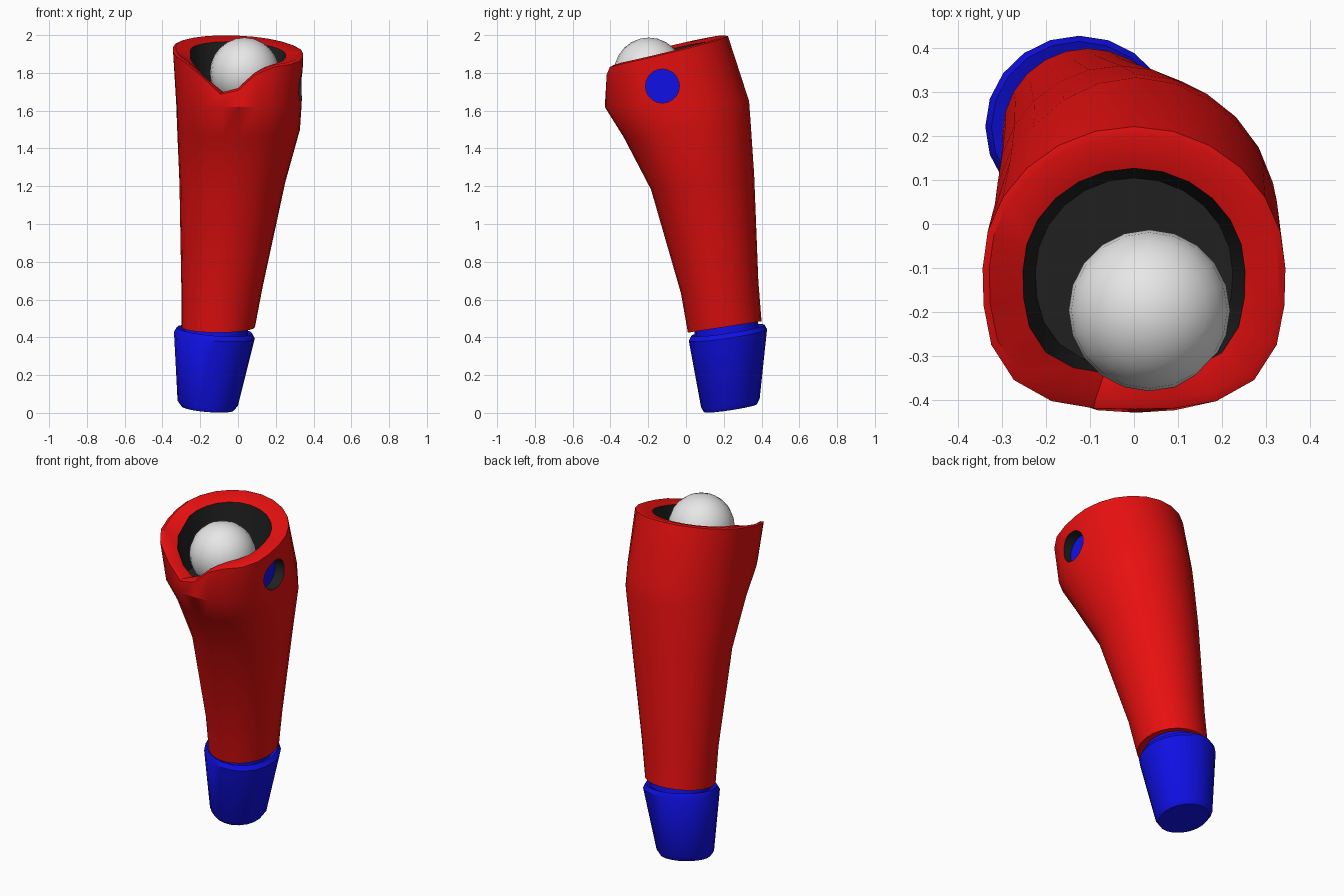
import bpy, bmesh, math
from mathutils import Vector

if "Cube" in bpy.data.objects:
    bpy.data.objects.remove(bpy.data.objects["Cube"])


def material(name, rgb):
    m = bpy.data.materials.new(name)
    m.diffuse_color = (*rgb, 1)
    m.use_nodes = True
    m.node_tree.nodes["Principled BSDF"].inputs["Base Color"].default_value = m.diffuse_color
    return m


RED = material("red", (0.8, 0.005, 0.005))
BLACK = material("black", (0.015, 0.015, 0.015))
BLUE = material("blue", (0.005, 0.005, 0.8))
WHITE = material("white", (0.8, 0.8, 0.8))


def ring(c, rx, ry, sx=0.0, sy=0.0, n=2.0, notch=0.0, seg=24):
    """Tilted oval; n > 2 squares off its front half, notch dips the front edge."""
    pts = []
    for i in range(seg):
        a = 2 * math.pi * i / seg
        co, si = math.cos(a), math.sin(a)
        e = n if si < 0 else 2.0
        k = (abs(co) ** e + abs(si) ** e) ** (-1 / e)
        dx, dy = rx * k * co, ry * k * si
        x, y, z = c[0] + dx, c[1] + dy, c[2] + sx * dx + sy * dy
        if dy < 0:
            z -= notch * math.exp(-((x + 0.065) / 0.14) ** 2)
        pts.append((x, y, z))
    return pts


def loft(name, rings, mats, black_from=None):
    """Bridge rings in order and cap both ends."""
    bm = bmesh.new()
    loops = [[bm.verts.new(p) for p in r] for r in rings]
    n = len(loops[0])
    for k, (a, b) in enumerate(zip(loops, loops[1:])):
        for i in range(n):
            f = bm.faces.new((a[i], a[(i + 1) % n], b[(i + 1) % n], b[i]))
            if black_from is not None and k >= black_from:
                f.material_index = 1
    bm.faces.new(list(reversed(loops[0])))
    f = bm.faces.new(loops[-1])
    if black_from is not None:
        f.material_index = 1
    bmesh.ops.recalc_face_normals(bm, faces=bm.faces)
    me = bpy.data.meshes.new(name)
    bm.to_mesh(me)
    bm.free()
    ob = bpy.data.objects.new(name, me)
    bpy.context.collection.objects.link(ob)
    for m in mats:
        me.materials.append(m)
    return ob


def activate(ob):
    bpy.ops.object.select_all(action='DESELECT')
    ob.select_set(True)
    bpy.context.view_layer.objects.active = ob


def smooth(ob, angle=35):
    activate(ob)
    bpy.ops.object.shade_smooth_by_angle(angle=math.radians(angle))


# Red sleeve with notched lip and black lining
TILT = dict(sx=-0.045, sy=0.24, n=3.0, notch=0.165)
sleeve = loft("sleeve", [
    ring((-0.105, 0.205, 0.455), 0.195, 0.195, 0, 0.155),
    ring((-0.085, 0.178, 0.665), 0.215, 0.205, 0, 0.15),
    ring((-0.03, 0.088, 1.22), 0.28, 0.273, 0, 0.14, 2.1),
    ring((0.003, 0.006, 1.50), 0.325, 0.336, 0, 0.12, 2.3),
    ring((0.005, -0.048, 1.635), 0.332, 0.382, 0, 0.04, 2.5),
    ring((0, -0.1, 1.918), 0.345, 0.322, **TILT),
    ring((0, -0.1, 1.925), 0.33, 0.302, **TILT),
    ring((0, -0.107, 1.908), 0.253, 0.234, **TILT),
    ring((0, -0.11, 1.62), 0.225, 0.215, 0, 0.05, 2.5),
], [RED, BLACK, BLUE], black_from=7)

# Side port: black walls with a blue disc at the bottom
bpy.ops.mesh.primitive_cylinder_add(vertices=20, radius=0.09, depth=0.2,
                                    location=(0.375, -0.125, 1.73),
                                    rotation=(0, math.pi / 2, 0))
cutter = bpy.context.object
cutter.name = "port_cutter"
cutter.hide_render = True
for m in (RED, BLACK, BLUE):
    cutter.data.materials.append(m)
for p in cutter.data.polygons:
    p.material_index = 2 if p.normal.z < -0.9 else 1
activate(sleeve)
mod = sleeve.modifiers.new("port", 'BOOLEAN')
mod.operation = 'DIFFERENCE'
mod.solver = 'EXACT'
mod.object = cutter
bpy.ops.object.modifier_apply(modifier="port")
bpy.data.objects.remove(cutter)
smooth(sleeve)

# Blue tapered foot cap with neck
F = dict(sx=-0.08, sy=0.15, seg=20)
foot = loft("foot_cap", [
    ring((-0.16, 0.235, 0.025), 0.14, 0.14, **F),
    ring((-0.16, 0.235, 0.052), 0.16, 0.155, **F),
    ring((-0.125, 0.222, 0.412), 0.214, 0.207, **F),
    ring((-0.125, 0.222, 0.437), 0.2, 0.194, **F),
    ring((-0.118, 0.216, 0.425), 0.17, 0.17, **F),
    ring((-0.11, 0.21, 0.50), 0.165, 0.165, **F),
], [BLUE])
smooth(foot)

# White ball resting in the cup
bpy.ops.mesh.primitive_uv_sphere_add(segments=20, ring_count=12, radius=0.184,
                                     location=(0.035, -0.197, 1.803))
ball = bpy.context.object
ball.name = "ball"
ball.data.materials.append(WHITE)
smooth(ball, 60)
